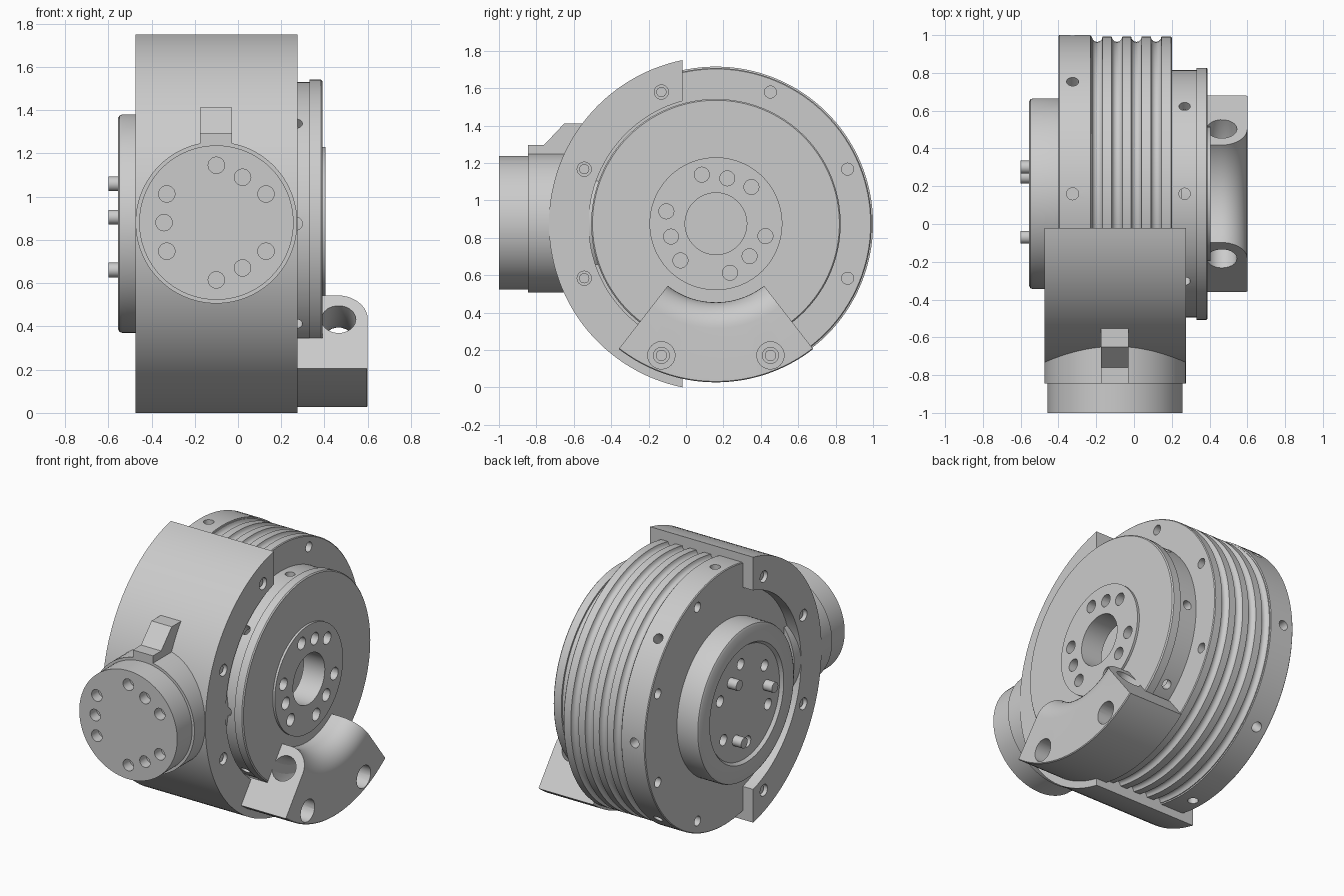
import bpy, bmesh
from math import sin, cos, pi, radians
from mathutils import Vector, Matrix

if "Cube" in bpy.data.objects:
    bpy.data.objects.remove(bpy.data.objects["Cube"])

CY, CZ = 0.16, 0.875          # main axis runs along x through this point
TRIPLES = [g + d for g in (60, 180, 300) for d in (-30, 0, 30)]


def finish(bm, name):
    bmesh.ops.remove_doubles(bm, verts=bm.verts, dist=1e-5)
    bmesh.ops.recalc_face_normals(bm, faces=bm.faces)
    me = bpy.data.meshes.new(name)
    bm.to_mesh(me)
    bm.free()
    ob = bpy.data.objects.new(name, me)
    bpy.context.collection.objects.link(ob)
    return ob


def polar(r, deg):
    return CY + r * cos(radians(deg)), CZ + r * sin(radians(deg))


def revolve(name, prof, start=0, end=360, steps=128):
    """Turn a closed (radius, x) profile around the main axis."""
    bm = bmesh.new()
    full = end - start == 360
    rings = []
    for i in range(steps if full else steps + 1):
        a = start + (end - start) * i / steps
        rings.append([bm.verts.new((x, *polar(r, a))) for r, x in prof])
    n = len(prof)
    for i in range(steps):
        a, b = rings[i], rings[(i + 1) % len(rings)]
        for j in range(n):
            k = (j + 1) % n
            if prof[j][0] or prof[k][0]:
                bm.faces.new((a[j], a[k], b[k], b[j]))
    if not full:
        bm.faces.new(rings[0])
        bm.faces.new(rings[-1])
    return finish(bm, name)


def rods(name, items, seg=24):
    """Cylinders given as (start, end, radius)."""
    bm = bmesh.new()
    for p, q, r in items:
        p, q = Vector(p), Vector(q)
        m = Matrix.Translation((p + q) / 2) @ (q - p).to_track_quat('Z', 'Y').to_matrix().to_4x4()
        bmesh.ops.create_cone(bm, cap_ends=True, segments=seg, radius1=r, radius2=r,
                              depth=(q - p).length, matrix=m)
    return finish(bm, name)


def prism(name, pts, x0, x1):
    """Extrude a (y, z) outline along x."""
    bm = bmesh.new()
    f = bm.faces.new([bm.verts.new((x0, y, z)) for y, z in pts])
    g = bmesh.ops.extrude_face_region(bm, geom=[f])
    bmesh.ops.translate(bm, vec=(x1 - x0, 0, 0),
                        verts=[v for v in g['geom'] if isinstance(v, bmesh.types.BMVert)])
    return finish(bm, name)


def cut(ob, cutter):
    m = ob.modifiers.new('cut', 'BOOLEAN')
    m.operation, m.solver, m.object = 'DIFFERENCE', 'EXACT', cutter
    bpy.context.view_layer.objects.active = ob
    bpy.ops.object.modifier_apply(modifier='cut')
    bpy.data.objects.remove(cutter)


def axial(r, deg, x0, x1, rad):
    return ((x0, *polar(r, deg)), (x1, *polar(r, deg)), rad)


def radial(x, deg, r0, r1, rad):
    return ((x, *polar(r0, deg)), (x, *polar(r1, deg)), rad)


# finned drum body
prof = [(0, -0.40), (0.835, -0.40), (0.84, -0.395), (0.84, -0.23), (0.832, -0.228)]
for c in (-0.195, -0.09, 0.013, 0.117):
    prof += [(0.832 - 0.028 * sin(pi * t / 6), c - 0.028 * cos(pi * t / 6)) for t in range(7)]
prof += [(0.832, 0.195), (0.827, 0.20), (0, 0.20)]
body = revolve('finned_drum', prof)
bolts = [22.5 + 45 * i for i in range(8)]
cut(body, rods('drum_holes',
               [axial(0.762, a, 0.12, 0.3, 0.032) for a in bolts] +
               [axial(0.762, a, -0.5, -0.32, 0.032) for a in bolts] +
               [radial(-0.325, a, 0.74, 0.9, 0.032) for a in range(-90, 91, 45)]))

# half shell wrapped round the front of the drum
shell = revolve('front_shell', [(0.68, -0.475), (0.893, -0.475), (0.893, 0.275), (0.68, 0.275)])
cut(shell, prism('shell_trim', [(-0.02, -1), (2, -1), (2, 3), (-0.02, 3)], -1, 1))
front_bolts = (112.5, 157.5, 202.5, 247.5)
cut(shell, rods('shell_holes', [axial(0.762, a, x0, x1, 0.038) for a in front_bolts
                                for x0, x1 in ((0.2, 0.35), (-0.55, -0.4))]))
rods('shell_bolts', [axial(0.762, a, x0, x1, 0.027) for a in front_bolts
                     for x0, x1 in ((0.19, 0.255), (-0.455, -0.39))])

# round boss on the front, its collar and the key above it
boss = rods('front_boss', [((-0.10, -1.0, 0.88), (-0.10, -0.6, 0.88), 0.357)], 96)
front_holes = []
for a in TRIPLES:
    r = 0.242 if a % 120 == 60 else 0.265
    x, z = -0.10 + r * cos(radians(a)), 0.88 + r * sin(radians(a))
    front_holes.append(((x, -1.1, z), (x, -0.93, z), 0.038))
cut(boss, rods('boss_holes', front_holes))
rods('boss_collar', [((-0.10, -0.845, 0.88), (-0.10, -0.45, 0.88), 0.374)], 96)
prism('boss_key', [(-0.845, 1.1), (-0.845, 1.295), (-0.76, 1.295), (-0.65, 1.412),
                   (-0.45, 1.412), (-0.45, 1.1)], -0.175, -0.028)

# hollow neck and output disc on the right
neck = revolve('disc_neck', [(0.60, 0.18), (0.655, 0.18), (0.655, 0.34), (0.60, 0.34)])
cut(neck, rods('neck_holes', [radial(0.268, a, 0.5, 0.8, 0.03) for a in range(0, 360, 45)]))
disc = revolve('output_disc', [(0.165, 0.25), (0.165, 0.405), (0.355, 0.405), (0.355, 0.39),
                               (0.66, 0.39), (0.667, 0.383), (0.667, 0.33), (0.355, 0.33),
                               (0.355, 0.25)])
cut(disc, rods('disc_holes', [axial(0.25 if a % 120 == 60 else 0.273, a + 16, 0.30, 0.5, 0.04)
                              for a in TRIPLES]))

# rounded flange on the left with its recessed plate and pins
cap = revolve('left_flange', [(0, -0.38), (0.505, -0.38), (0.505, -0.535), (0.50, -0.548),
                              (0.488, -0.555), (0.385, -0.555), (0.37, -0.535), (0, -0.535)])
cut(cap, rods('plate_holes', [axial(0.27, a - 7.4, -0.6, -0.46, 0.036)
                              for a in TRIPLES if a % 120 != 60]))
pins = rods('locating_pins', [axial(0.232, a, -0.60, -0.50, 0.034)
                              for a in (52.6, 172.6, 292.6)])

# swept clamp bracket under the disc, with a channel behind it
prof = [(0.848, 0.20), (0.848, 0.595), (0.843, 0.60)]
prof += [(0.56 - 0.14 * sin(pi * t / 20), 0.46 + 0.14 * cos(pi * t / 20)) for t in range(11)]
prof += [(0.42, 0.39)]
prof += [(0.56 - 0.08 * sin(radians(a)), 0.465 + 0.08 * cos(radians(a)))
         for a in range(160, -161, -16)]
prof += [(0.67, 0.39), (0.67, 0.20)]
bracket = revolve('clamp_bracket', prof, 270 - 37.8, 270 + 37.8, 40)
low = (247.5, 292.5)
cut(bracket, rods('counterbores', [axial(0.762, a, 0.48, 0.7, 0.073) for a in low]))
cut(bracket, rods('bracket_holes', [axial(0.762, a, 0.36, 0.6, 0.043) for a in low]))
rods('bracket_bolts', [axial(0.762, a, 0.35, 0.45, 0.03) for a in low])

# smooth curves, sharp edges
for ob in bpy.data.objects:
    ob.select_set(True)
bpy.context.view_layer.objects.active = body
bpy.ops.object.shade_smooth_by_angle(angle=radians(35))
